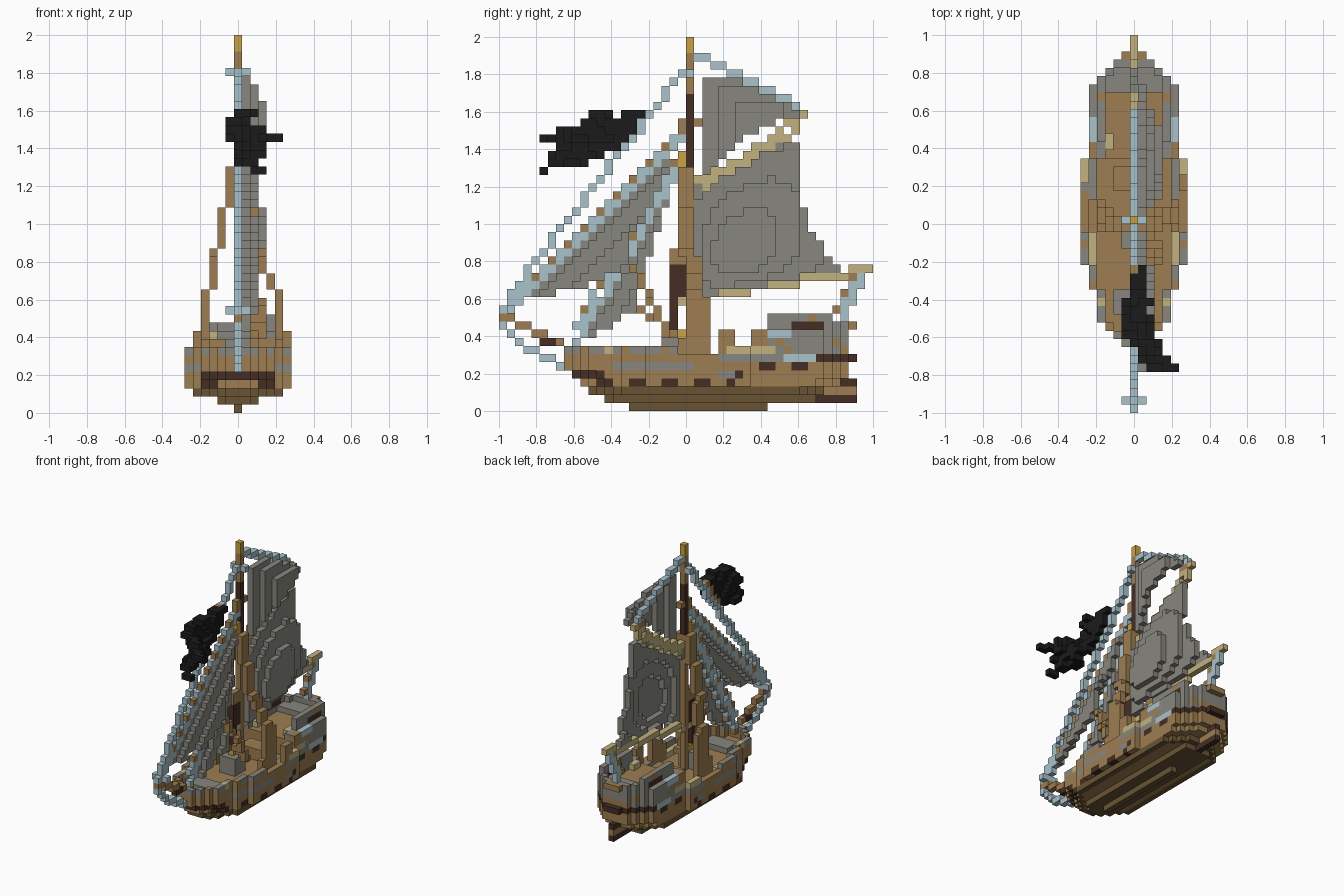
import bpy
import math

if "Cube" in bpy.data.objects:
    bpy.data.objects.remove(bpy.data.objects["Cube"])

V = 2 / 46  # block size
COLOURS = {
    "canvas_grey": (0.245, 0.24, 0.21), "plank_brown": (0.34, 0.205, 0.082),
    "keel_brown": (0.14, 0.088, 0.033), "dark_brown": (0.06, 0.027, 0.018),
    "rope_blue": (0.4, 0.54, 0.6), "pale_wood": (0.54, 0.44, 0.21),
    "gold": (0.58, 0.36, 0.06), "flag_black": (0.011, 0.011, 0.011)}
GREY, BROWN, KEEL, DARK, BLUE, PALE, GOLD, BLACK = range(8)

mats = []
for name, rgb in COLOURS.items():
    m = bpy.data.materials.new(name)
    m.use_nodes = True
    m.diffuse_color = (*rgb, 1)
    shader = m.node_tree.nodes["Principled BSDF"]
    shader.inputs["Base Color"].default_value = (*rgb, 1)
    shader.inputs["Roughness"].default_value = 0.9
    mats.append(m)

parts, taken = {}, {}


def put(part, i, j, k, colour):
    """Place one block: i across, j from bow to stern, k up."""
    if (i, j, k) not in taken:
        taken[i, j, k] = colour
        parts.setdefault(part, []).append((i, j, k))


def box(part, ri, rj, rk, colour):
    for i in range(ri[0], ri[1] + 1):
        for j in range(rj[0], rj[1] + 1):
            for k in range(rk[0], rk[1] + 1):
                put(part, i, j, k, colour)


def rope(part, colours, *path):
    """Run a line of blocks through the path points."""
    for a, b in zip(path, path[1:]):
        n = max(abs(q - p) for p, q in zip(a, b))
        for s in range(n + 1):
            p = [math.floor(u + (v - u) * s / n + 0.5) for u, v in zip(a, b)]
            put(part, *p, colours[s % len(colours)])


def inside(poly, y, z):
    hit = False
    for (ya, za), (yb, zb) in zip(poly, poly[1:] + poly[:1]):
        if (za > z) != (zb > z) and y < ya + (z - za) * (yb - ya) / (zb - za):
            hit = not hit
    return hit


def sheet(part, poly, bulge, colour, thick=1):
    """Fill a side-on outline, pushed sideways by bulge(j, k)."""
    for j in range(46):
        for k in range(46):
            if inside(poly, j + 0.5, k + 0.5):
                for t in range(thick):
                    put(part, math.floor(bulge(j, k) + 0.5) + t, j, k, colour)


# Hull: plan outline limited by each layer's length and breadth
STARTS, ENDS = (16, 13, 11, 10, 9, 8), (32, 38, 39, 41, 42, 42)
BREADTH = (0, 2, 5, 6, 6, 6, 6, 6, 6, 5, 4, 4)
PLAN = ((8, 1), (9, 3), (11, 4), (15, 5), (18, 6), (31, 5), (40, 4), (41, 3), (42, 2))


def half_width(j, k):
    a, b = STARTS[min(k, 5)], ENDS[min(k, 5)]
    if not a <= j <= b:
        return -1
    plan = [w for start, w in PLAN if j >= start][-1]
    return min(plan, BREADTH[k], j - a + 1, b - j + 2)


def rail_top(j):
    for limit, top in ((22, 7), (28, 6), (31, 7), (33, 9), (41, 11)):
        if j < limit:
            return top
    return 10


def deck_top(j):
    return 5 if j < 31 else 8


def hull_colour(j, k):
    wale = 3 + (j > 28) + (j > 31) + (j > 38)
    if k < wale:
        return KEEL if k < 3 else BROWN
    if k == wale:
        return DARK if j % 4 < 2 or j > 38 else BROWN
    if j < 13 and k == 4:
        return DARK
    if k == 7 and 27 < j < 34:
        return PALE
    if j > 32:
        if k == 6:
            return BLUE if 34 < j < 39 else GREY
        if k == 10:
            return DARK if 35 < j < 40 else GREY
        if k == 9:
            return BLUE if j < 36 else GREY
        return BROWN if (j + k) % 7 == 0 or k == 5 else GREY
    if k > 7:
        return BROWN if j % 3 else GREY
    if k == 5:
        return GREY if 13 < j < 24 else BROWN
    if k == 7:
        return BROWN if j % 5 == 0 else PALE if j == 13 else GREY
    return GREY if j > 26 else BROWN


box("bow_stud", (0, 0), (8, 8), (5, 5), GOLD)
for k in range(12):
    for j in range(8, 43):
        w = half_width(j, k)
        if k > rail_top(j):
            continue
        for i in range(-w, w + 1):
            edge = abs(i) == w or abs(i) > min(half_width(j - 1, k), half_width(j + 1, k))
            if edge:
                put("hull", i, j, k, hull_colour(j, k))
            elif k <= deck_top(j):
                put("deck" if k == deck_top(j) else "hull", i, j, k, BROWN if k > 1 else KEEL)

# Rudder and stern mouldings
box("rudder", (0, 0), (39, 43), (1, 1), DARK)
box("rudder", (0, 0), (40, 43), (2, 2), BROWN)
box("rudder", (0, 0), (42, 43), (3, 3), DARK)
for k, colour in ((6, DARK), (10, BROWN)):
    box("stern_moulding", (-1, 1), (43, 43), (k, k), colour)

# Deck fittings: windlass, hatches, benches, stern ledges
box("windlass", (-1, 1), (20, 22), (6, 8), GREY)
box("windlass_cap", (0, 0), (21, 22), (9, 9), GOLD)
box("hatch", (-2, 2), (27, 29), (6, 7), BROWN)
box("fore_hatch", (-2, 2), (12, 14), (6, 6), GREY)
box("rail_post", (6, 6), (27, 28), (7, 9), BROWN)
for side in (-1, 1):
    box("side_bench", (5 * side, 5 * side), (18, 21), (6, 6), PALE)
    box("side_bench", (5 * side, 5 * side), (26, 30), (6, 6), GREY)
    box("stern_locker", (3 * side, 3 * side), (32, 33), (9, 9), PALE)
    box("stern_locker", (4 * side, 4 * side), (36, 37), (11, 11), PALE)
    box("stern_ledge", (4 * side, 4 * side), (31, 39), (9, 9), GREY)
box("stern_seat", (-3, 3), (39, 41), (9, 9), GREY)

# Mast with its doubled foot, coloured bands and crosstree
box("mast", (0, 0), (23, 23), (6, 29), BROWN)
box("mast", (0, 0), (23, 23), (30, 38), DARK)
box("mast", (0, 0), (23, 23), (39, 43), BROWN)
box("mast", (0, 0), (23, 23), (44, 45), GOLD)
box("mast_foot", (0, 0), (21, 22), (14, 17), DARK)
box("mast_foot", (0, 0), (21, 21), (10, 13), DARK)
box("mast_foot", (0, 0), (21, 22), (18, 19), BROWN)
box("crosstree", (-1, 1), (23, 23), (41, 41), BLUE)
box("mast_collar", (0, 0), (22, 24), (35, 35), BROWN)
box("mast_band", (0, 0), (22, 22), (30, 31), GOLD)

# Shrouds step inward as they climb
for side in (-1, 1):
    for k in range(6, 30):
        i = 4 - max(0, k - 10) // 5 + (side > 0 and k < 17)
        last = 25 if k < 14 else 24 if k < 19 else 23
        box("shroud", (side * i, side * i), (22 if k > 18 or k < 9 else 23, last), (k, k), BROWN)

# Bowsprit, spreader and bobstay
box("bowsprit_band", (0, 0), (5, 6), (8, 8), DARK)
rope("bowsprit", [BROWN], (0, 0, 11), (0, 8, 7))
rope("bowsprit", [BROWN], (0, 2, 10), (0, 9, 7))
box("spreader", (-1, 1), (1, 1), (12, 12), BLUE)
rope("bobstay", [BLUE], (0, 0, 10), (0, 2, 8), (0, 3, 7), (0, 7, 5))
rope("bobstay", [BLUE], (0, 0, 12), (0, 3, 15))

# Standing stays and sheets
rope("top_stay", [BLUE], (0, 22, 41), (0, 1, 14))
rope("flag_toggles", [BROWN], (0, 17, 36), (0, 14, 32))
rope("jib_stay", [BLUE], (0, 22, 33), (0, 1, 12))
rope("jib_hanks", [BROWN, BLUE], (0, 22, 34), (0, 1, 13))
rope("inner_stay", [BLUE], (0, 22, 30), (0, 9, 8))
rope("inner_hanks", [BROWN, BLUE, BLUE], (0, 21, 30), (0, 9, 10))
rope("back_stay", [BLUE], (0, 24, 43), (0, 36, 37))
rope("boom_sheet", [BLUE], (0, 44, 16), (0, 42, 11))
rope("boom_sheet", [BROWN, BLUE], (0, 43, 16), (0, 41, 12))
rope("jib_sheet", [BROWN], (2, 16, 17), (3, 20, 9))
rope("staysail_sheet", [BROWN], (1, 16, 13), (2, 22, 8))

# Gaff and boom
rope("gaff", [PALE], (0, 24, 28), (0, 29, 30), (0, 33, 33), (0, 37, 36))
rope("gaff", [PALE], (0, 25, 27), (0, 29, 29), (0, 33, 32), (0, 36, 34))
box("gaff_tip", (0, 0), (35, 36), (36, 36), BROWN)
rope("boom", [PALE], (0, 22, 13), (0, 45, 17))
box("boom_tip", (0, 0), (45, 45), (17, 17), GOLD)


# Sails billow to one side between their spars
def main_bulge(j, k):
    gaff, boom = 28 + (j - 24) * 0.6, 13.5 + (j - 24) * 0.16
    v = min(1, max(0, (k - boom) / (gaff - boom)))
    u = min(1, (j - 23) / 18)
    return 3.2 * math.sin(math.pi * v ** 0.6) * math.sin(math.pi * u ** 0.66)


sheet("mainsail", [(24, 13.5), (43, 17), (41, 18.5), (38.5, 22), (37, 26), (36.8, 33.5), (33, 32),
                   (29, 29.5), (24, 28)], main_bulge, GREY)
sheet("topsail", [(25, 41), (29, 41), (37.5, 36.8), (34, 35.3), (29, 32.9), (27, 30.5), (25, 29)],
      lambda j, k: min(3, 0.5 + (41 - k) * 0.5, 0.6 + (j - 24) * 0.4, 0.6 + (38 - j) * 0.6), GREY)
sheet("jib", [(22.5, 34), (2, 13.5), (10, 15), (15.5, 18), (16.5, 21.5), (20, 28)],
      lambda j, k: min(2.4, max(0, (j + 11 - k) * 0.3)), GREY)
sheet("staysail", [(22, 30), (9, 8), (12, 9.5), (17, 12.5), (18, 17), (20, 23)],
      lambda j, k: min(2.4, max(0, (j - 9 - (k - 8) * 0.59) * 0.45)), GREY)

# Ragged flag streaming forward from the top stay
sheet("flag", [(18, 37), (15.5, 37), (15, 36), (14, 37), (11, 37), (9.5, 35.2), (5, 34), (5, 33),
               (8, 32.2), (6, 31.5), (5, 29), (7, 30.3), (11, 30.3), (14, 32), (16, 33)],
      lambda j, k: max(0, 9 - j) * 0.7 + min(1, (17 - j) * 0.15) * math.sin(j * 0.5 + k * 0.9), BLACK, 2)

# Mesh every part from its exposed block faces
FACES = []
for axis in range(3):
    for sign in (0, 1):
        ring = []
        for a, b in ((0, 0), (1, 0), (1, 1), (0, 1)):
            c = [0, 0, 0]
            c[axis], c[(axis + 1) % 3], c[(axis + 2) % 3] = sign, a, b
            ring.append(c)
        step = [0, 0, 0]
        step[axis] = 2 * sign - 1
        FACES.append((step, ring if sign else ring[::-1]))

for name, cells in parts.items():
    index, faces, colours = {}, [], []
    for cell in cells:
        for step, ring in FACES:
            if tuple(c + s for c, s in zip(cell, step)) in taken:
                continue
            corners = [tuple(c + r for c, r in zip(cell, corner)) for corner in ring]
            faces.append([index.setdefault(c, len(index)) for c in corners])
            colours.append(taken[cell])
    mesh = bpy.data.meshes.new(name)
    mesh.from_pydata([((i - 0.5) * V, j * V - 1, k * V) for i, j, k in index], [], faces)
    used = sorted(set(colours))
    for c in used:
        mesh.materials.append(mats[c])
    for face, c in zip(mesh.polygons, colours):
        face.material_index = used.index(c)
    bpy.context.collection.objects.link(bpy.data.objects.new(name, mesh))
